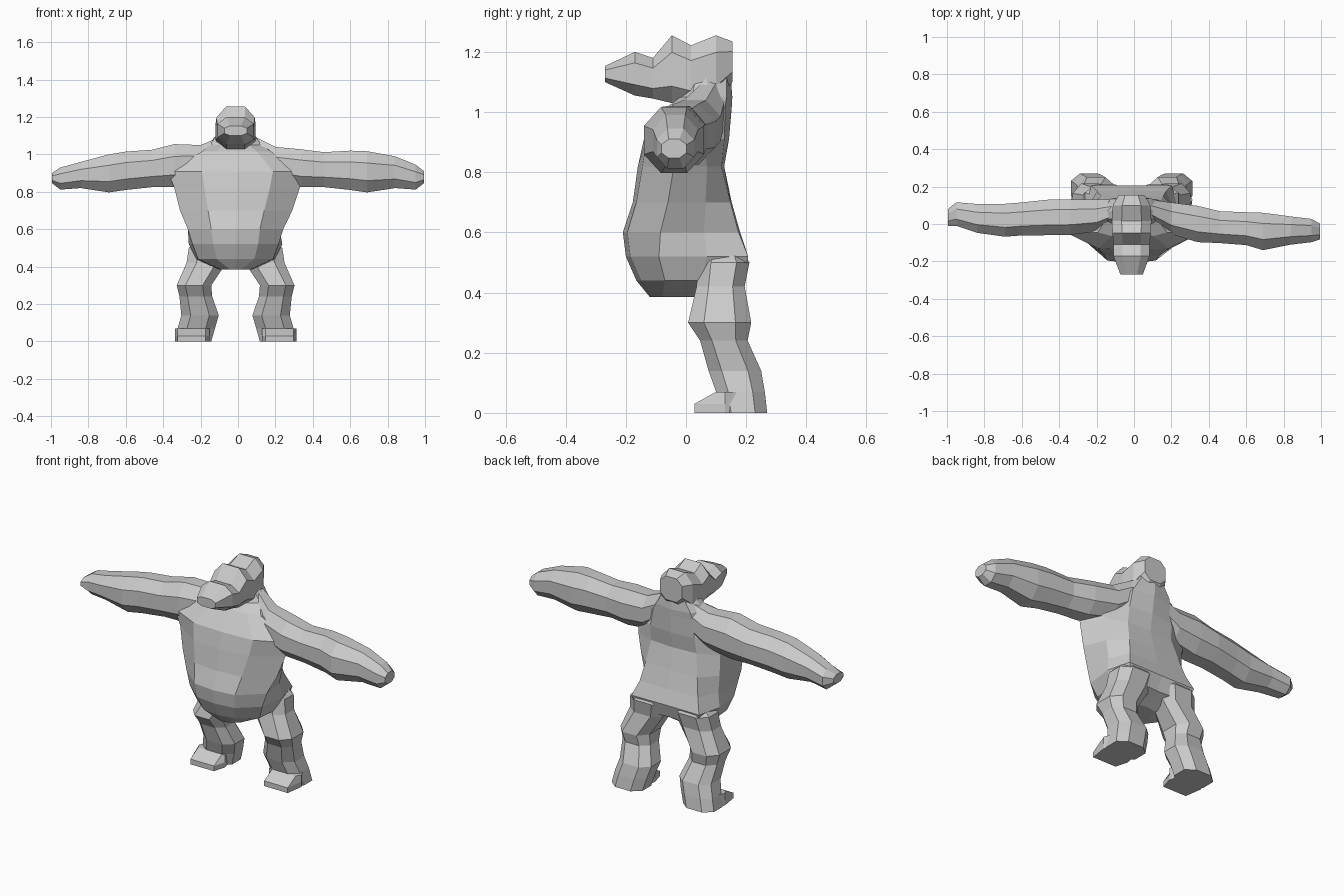
import bpy, bmesh

cube = bpy.data.objects.get("Cube")
if cube:
    bpy.data.objects.remove(cube, do_unlink=True)

CX = -0.013  # body midline

grey = bpy.data.materials.new("plain_grey")
grey.use_nodes = True
grey.diffuse_color = (0.6, 0.6, 0.6, 1)
grey.node_tree.nodes["Principled BSDF"].inputs["Base Color"].default_value = (0.6, 0.6, 0.6, 1)


def loft(name, rings):
    """Skin a list of equal-length closed rings and cap both ends."""
    bm = bmesh.new()
    loops = [[bm.verts.new(p) for p in ring] for ring in rings]
    n = len(loops[0])
    for a, b in zip(loops, loops[1:]):
        for i in range(n):
            j = (i + 1) % n
            bm.faces.new((a[i], a[j], b[j], b[i]))
    bm.faces.new(loops[0][::-1])
    bm.faces.new(loops[-1])
    bmesh.ops.recalc_face_normals(bm, faces=bm.faces[:])
    mesh = bpy.data.meshes.new(name)
    bm.to_mesh(mesh)
    bm.free()
    mesh.materials.append(grey)
    obj = bpy.data.objects.new(name, mesh)
    bpy.context.collection.objects.link(obj)
    return obj


def octagon(u0, u1, v0, v1, t):
    """Eight-sided section filling the bounds; t is the flat share of each side."""
    unit = [(1, -t), (1, t), (t, 1), (-t, 1), (-1, t), (-1, -t), (-t, -1), (t, -1)]
    return [((u0 + u1) / 2 + a * (u1 - u0) / 2, (v0 + v1) / 2 + b * (v1 - v0) / 2)
            for a, b in unit]


# Torso: (height, midline, half section from front centre to back centre)
torso = [
    (.385, CX, [(0, -.12), (.03, -.115), (.08, -.08), (.09, .0), (.06, .08), (0, .09)]),
    (.44, CX, [(0, -.165), (.10, -.15), (.20, -.07), (.21, .05), (.19, .19), (0, .175)]),
    (.52, CX, [(0, -.20), (.12, -.185), (.23, -.09), (.25, .07), (.215, .207), (0, .205)]),
    (.60, CX, [(0, -.21), (.13, -.195), (.255, -.085), (.235, .06), (.185, .175), (0, .18)]),
    (.70, -.01, [(0, -.177), (.15, -.165), (.30, -.06), (.25, .065), (.165, .148), (0, .152)]),
    (.82, -.005, [(0, -.16), (.175, -.145), (.335, -.04), (.26, .07), (.145, .118), (0, .127)]),
    (.91, -.003, [(0, -.14), (.19, -.13), (.373, -.04), (.265, .06), (.14, .128), (0, .143)]),
    (1.015, -.008, [(0, -.065), (.11, -.065), (.185, -.045), (.18, .04), (.125, .13), (0, .152)]),
    (1.05, CX, [(0, -.02), (.07, -.02), (.14, .02), (.15, .07), (.11, .135), (0, .154)]),
    (1.10, CX, [(0, .0), (.06, .0), (.10, .03), (.105, .07), (.08, .135), (0, .15)]),
    (1.19, CX, [(0, .0), (.05, .0), (.085, .03), (.09, .07), (.07, .135), (0, .148)]),
]
loft("torso", [[(cx + x, y, z) for x, y in half] +
               [(cx - x, y, z) for x, y in half[-2:0:-1]] for z, cx, half in torso])

# Head: sections along the muzzle to the back of the skull (y, bottom, top, half width)
head = [
    (-.27, 1.10, 1.153, .06), (-.17, 1.055, 1.20, .097),
    (-.11, 1.045, 1.18, .097), (-.047, 1.03, 1.255, .102), (.017, 1.02, 1.222, .106),
    (.10, 1.03, 1.255, .10), (.154, 1.10, 1.235, .07),
]
loft("head", [[(CX + u, y, v) for u, v in octagon(-w, w, lo, hi, .5)]
              for y, lo, hi, w in head])

# Arms: shared (x, bottom), then (top, centre y, half depth) per side
arm = [(.09, .92), (.20, .85), (.34, .825), (.46, .825), (.60, .81),
       (.69, .797), (.84, .82), (.95, .812), (.995, .847)]
sides = {
    "right": (-1, [(1.095, .075, .055), (1.05, .045, .085), (1.055, .037, .095),
                   (1.025, .035, .095), (1.015, .027, .088), (1.00, .02, .088),
                   (.96, .03, .077), (.93, .053, .063), (.90, .035, .045)]),
    "left": (1, [(1.095, .075, .055), (1.04, .03, .085), (1.027, .0, .097),
                 (1.012, -.017, .085), (1.02, -.025, .088), (1.017, -.04, .10),
                 (.99, -.035, .075), (.945, -.035, .062), (.91, -.04, .042)]),
}
for side, (s, sections) in sides.items():
    loft(side + "_arm", [[(s * x, u, v) for u, v in octagon(c - h, c + h, lo, hi, .43)]
                         for (x, lo), (hi, c, h) in zip(arm, sections)])

# Legs: (z, inner x, outer x, front y, back y)
leg = [
    (.55, .07, .20, .07, .18), (.50, .03, .25, .04, .211),
    (.42, .05, .262, .035, .195), (.30, .13, .315, .007, .217), (.24, .125, .30, .047, .205),
    (.14, .09, .29, .075, .25), (.07, .11, .31, .10, .262), (0, .13, .325, .11, .27),
]
# Feet: sole outline, with the top pulled back over the toes
sole = [(.14, .10), (.16, .028), (.31, .028), (.325, .13), (.29, .22), (.17, .22)]
for side, s in (("right", -1), ("left", 1)):
    loft(side + "_leg", [[(CX + s * u, v, z) for u, v in octagon(x0, x1, y0, y1, .5)]
                         for z, x0, x1, y0, y1 in leg])
    loft(side + "_foot", [[(CX + s * x, max(y, front), z) for x, y in sole]
                          for z, front in ((0, 0), (.03, 0), (.07, .10))])
